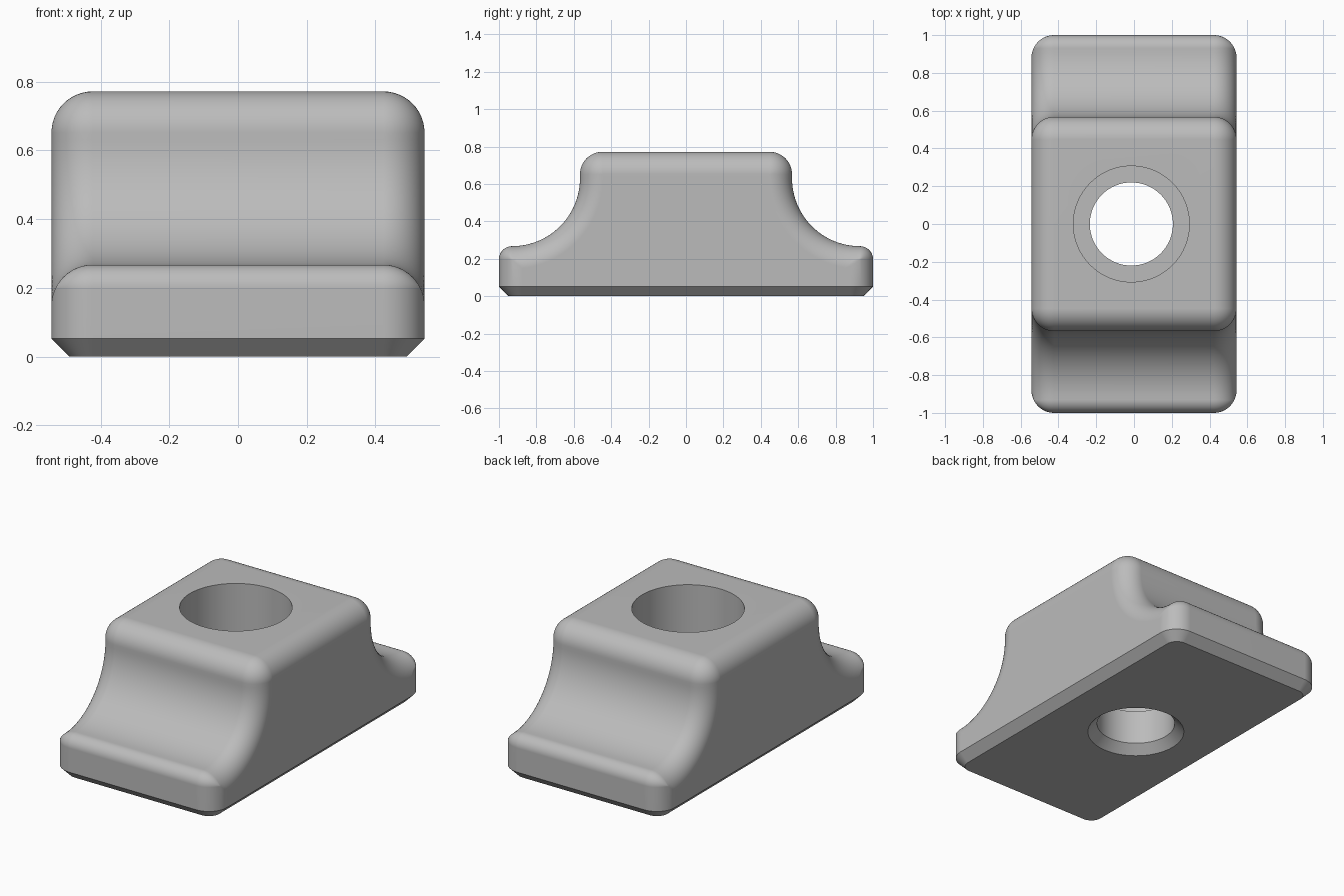
import bpy, bmesh
from math import sin, cos, pi, acos

if "Cube" in bpy.data.objects:
    bpy.data.objects.remove(bpy.data.objects["Cube"])

HALF_W, HEIGHT, CHAMFER = 0.543, 0.772, 0.052
ROUND = 0.12          # fillet along the side edges and the top
LIP, COVE = 0.07, 0.363   # small lip radius, large concave radius
HOLE_X = -0.014
STEPS = 12

grey = bpy.data.materials.new("metal_grey")
grey.use_nodes = True
color = (0.5, 0.5, 0.5, 1)
grey.diffuse_color = color
grey.node_tree.nodes["Principled BSDF"].inputs["Base Color"].default_value = color


def arc(cy, cz, r, start, end, steps):
    angles = [start + (end - start) * i / steps for i in range(steps + 1)]
    return [(cy + r * cos(a), cz + r * sin(a)) for a in angles]


def half_profile(d):
    """Back half of the side outline, shrunk inward by d."""
    lip_y = 1 - LIP
    cove_z = HEIGHT / 3 + 0.01 + COVE
    lip_r, cove_r = max(LIP - d, 0), COVE + d
    cove_end = 2 * pi - acos(min(LIP - d, 0) / cove_r) if d > LIP else 1.5 * pi
    cove = arc(lip_y, cove_z, cove_r, cove_end, pi, 2 * STEPS)
    if d < LIP:
        lip = arc(lip_y, cove_z - COVE - LIP, lip_r, 0, pi / 2, STEPS)
    else:
        lip = [cove[0]] * (STEPS + 1)
    top_y = lip_y - COVE - ROUND
    top = arc(top_y, HEIGHT - ROUND, ROUND - d, 0, pi / 2, STEPS)
    return [(1 - d, CHAMFER)] + lip + cove + top


def build_body():
    bm = bmesh.new()
    quarter = [pi / 2 * i / STEPS for i in range(STEPS + 1)]
    sections = [(-1, a) for a in reversed(quarter)] + [(1, a) for a in quarter]
    rings = []
    for side, a in sections:
        x = side * (HALF_W - ROUND + ROUND * sin(a))
        # The bottom outline steps in evenly by the chamfer
        small = ROUND - CHAMFER
        foot = (side * (HALF_W - ROUND + small * sin(a)), 1 - ROUND + small * cos(a), 0)
        half = [foot] + [(x, y, z) for y, z in half_profile(ROUND * (1 - cos(a)))]
        loop = half + [(px, -py, pz) for px, py, pz in reversed(half)]
        rings.append([bm.verts.new(p) for p in loop])
    for r, s in zip(rings, rings[1:]):
        for i in range(len(r)):
            j = (i + 1) % len(r)
            bm.faces.new((r[i], r[j], s[j], s[i]))
    for r in (rings[0], rings[-1]):
        bm.faces.new(r[1:-1])
        bm.faces.new((r[0], r[1], r[-2], r[-1]))
    bmesh.ops.remove_doubles(bm, verts=bm.verts, dist=0.0001)
    bmesh.ops.dissolve_degenerate(bm, edges=bm.edges, dist=0.0001)
    bmesh.ops.recalc_face_normals(bm, faces=bm.faces)
    return to_object(bm, "slot_nut_body")


def build_bore_cutter():
    """Chamfered through hole below, wide counterbore above."""
    bm = bmesh.new()
    sides = 64
    rings = []
    for r, z in [(0.322, -0.05), (0.22, 0.052), (0.22, 0.26), (0.307, 0.26), (0.307, 1)]:
        rings.append([bm.verts.new((HOLE_X + y, w, z))
                      for y, w in arc(0, 0, r, 0, 2 * pi, sides)[:-1]])
    for r, s in zip(rings, rings[1:]):
        for i in range(sides):
            j = (i + 1) % sides
            bm.faces.new((r[i], r[j], s[j], s[i]))
    bm.faces.new(rings[0])
    bm.faces.new(rings[-1])
    bmesh.ops.recalc_face_normals(bm, faces=bm.faces)
    return to_object(bm, "bore_cutter")


def to_object(bm, name):
    mesh = bpy.data.meshes.new(name)
    bm.to_mesh(mesh)
    bm.free()
    mesh.materials.append(grey)
    obj = bpy.data.objects.new(name, mesh)
    bpy.context.collection.objects.link(obj)
    return obj


body = build_body()
cutter = build_bore_cutter()
cutter.hide_render = True
bore = body.modifiers.new("bore", 'BOOLEAN')
bore.object = cutter
bore.operation = 'DIFFERENCE'
bore.solver = 'EXACT'

# Apply the bore, then shade smooth with sharp rims
bpy.ops.object.select_all(action='DESELECT')
body.select_set(True)
bpy.context.view_layer.objects.active = body
bpy.ops.object.modifier_apply(modifier="bore")
bpy.data.objects.remove(cutter)
bpy.ops.object.shade_smooth_by_angle(angle=pi / 6)
normals = body.modifiers.new("flat_face_normals", 'WEIGHTED_NORMAL')
normals.keep_sharp = True
